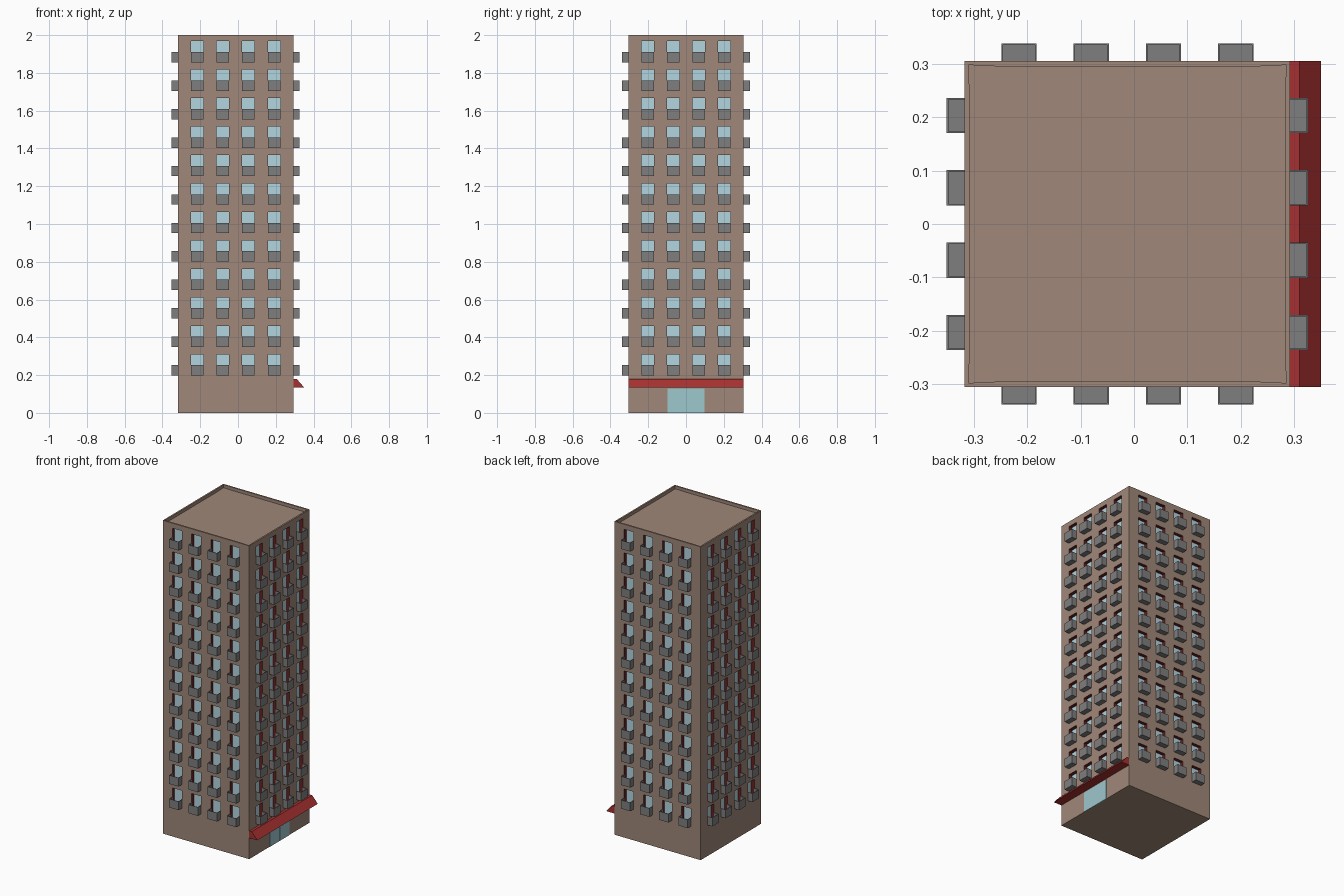
import bpy, bmesh, math
from mathutils import Vector, Matrix

if "Cube" in bpy.data.objects:
    bpy.data.objects.remove(bpy.data.objects["Cube"])

CX, H, TOP = -0.0125, 0.305, 2.0        # tower centre, half width, height
BAYS, FLOORS = 4, 12
BAY, FLOOR = 0.1355, 0.1507             # spacing of the windows
W, Z0, WH = 0.066, 0.198, 0.112         # window width, lowest sill, window height
RECESS = 0.022
bays = [(i - (BAYS - 1) / 2) * BAY for i in range(BAYS)]
sills = [Z0 + i * FLOOR for i in range(FLOORS)]


def material(name, rgb):
    m = bpy.data.materials.new(name)
    m.diffuse_color = (*rgb, 1)
    m.use_nodes = True
    m.node_tree.nodes["Principled BSDF"].inputs["Base Color"].default_value = m.diffuse_color
    return m


wall = material("wall", (0.35, 0.245, 0.19))
glass = material("glass", (0.45, 0.66, 0.74))
reveal = material("reveal", (0.13, 0.015, 0.015))
concrete = material("concrete", (0.21, 0.21, 0.21))
red = material("awning_red", (0.39, 0.03, 0.03))
door_glass = material("door_glass", (0.34, 0.58, 0.61))


def add_object(name, bm, mats, loc=(CX, 0, 0), rot=0):
    bmesh.ops.recalc_face_normals(bm, faces=bm.faces[:])
    me = bpy.data.meshes.new(name)
    bm.to_mesh(me)
    bm.free()
    for m in mats:
        me.materials.append(m)
    return link(name, me, loc, rot)


def link(name, me, loc, rot):
    ob = bpy.data.objects.new(name, me)
    ob.location, ob.rotation_euler.z = loc, rot
    bpy.context.collection.objects.link(ob)
    return ob


def box(bm, lo, hi):
    lo, hi = Vector(lo), Vector(hi)
    m = Matrix.Translation((lo + hi) / 2) @ Matrix.Diagonal((*(hi - lo), 1))
    bmesh.ops.create_cube(bm, size=1, matrix=m)


# Tower: box cut along the window lines, openings pushed in, sunken roof
bm = bmesh.new()
box(bm, (-H, -H, 0), (H, H, TOP))
cuts = [(2, z + d) for z in sills for d in (0, WH)]
cuts += [(axis, b + s * W / 2) for axis in (0, 1) for b in bays for s in (-1, 1)]
for axis, pos in cuts:
    n = Vector((0, 0, 0))
    n[axis] = 1
    bmesh.ops.bisect_plane(bm, geom=bm.verts[:] + bm.edges[:] + bm.faces[:],
                           plane_co=n * pos, plane_no=n)


def is_window(f):
    c = f.calc_center_median()
    if abs(f.normal.z) > 0.5:
        return False
    u = c.x if abs(f.normal.y) > 0.5 else c.y
    return (any(abs(u - b) < 0.01 for b in bays)
            and any(abs(c.z - z - WH / 2) < 0.01 for z in sills))


bm.normal_update()
windows = [f for f in bm.faces if is_window(f)]
roof = [f for f in bm.faces if f.normal.z > 0.5]
sides = bmesh.ops.inset_individual(bm, faces=windows, thickness=0, depth=-RECESS)["faces"]
for f in sides:
    f.material_index = 2
for f in windows:
    f.material_index = 1
rim = bmesh.ops.inset_region(bm, faces=roof, thickness=0.01, depth=0)["faces"]
well = bmesh.ops.inset_region(bm, faces=roof, thickness=0, depth=-0.02)["faces"]
add_object("tower", bm, [wall, glass, reveal])

# Balconies: one open tray, arrayed over each facade
D, BH, T = 0.0335, 0.055, 0.003
bm = bmesh.new()
x0, x1, y0 = bays[0] - W / 2, bays[0] + W / 2, -H - D
box(bm, (x0, y0, Z0), (x1, -H, Z0 + T))
box(bm, (x0, y0, Z0 + T), (x1, y0 + T, Z0 + BH))
box(bm, (x0, y0 + T, Z0 + T), (x0 + T, -H, Z0 + BH))
box(bm, (x1 - T, y0 + T, Z0 + T), (x1, -H, Z0 + BH))
first = add_object("balconies_front", bm, [concrete])
rows = [first] + [link("balconies_" + n, first.data, (CX, 0, 0), math.radians(a))
                  for n, a in (("right", 90), ("back", 180), ("left", 270))]
for ob in rows:
    for count, step in ((BAYS, (BAY, 0, 0)), (FLOORS, (0, 0, FLOOR))):
        mod = ob.modifiers.new("array", 'ARRAY')
        mod.count = count
        mod.use_relative_offset = False
        mod.use_constant_offset = True
        mod.constant_offset_displace = step

# Awning: sloped profile extruded along the right side
bm = bmesh.new()
profile = [(H, 0.135), (0.3625, 0.135), (0.323, 0.18), (H, 0.18)]
face = bm.faces.new([bm.verts.new((x, -H, z)) for x, z in profile])
ext = bmesh.ops.extrude_face_region(bm, geom=[face])["geom"]
bmesh.ops.translate(bm, vec=(0, 2 * H, 0),
                    verts=[v for v in ext if isinstance(v, bmesh.types.BMVert)])
add_object("awning", bm, [red])

# Double entrance door under the awning
for name, a, b in (("door_left", -0.099, -0.001), ("door_right", 0.001, 0.099)):
    bm = bmesh.new()
    box(bm, (H - 0.005, a, 0), (H + 0.002, b, 0.128))
    add_object(name, bm, [door_glass])
